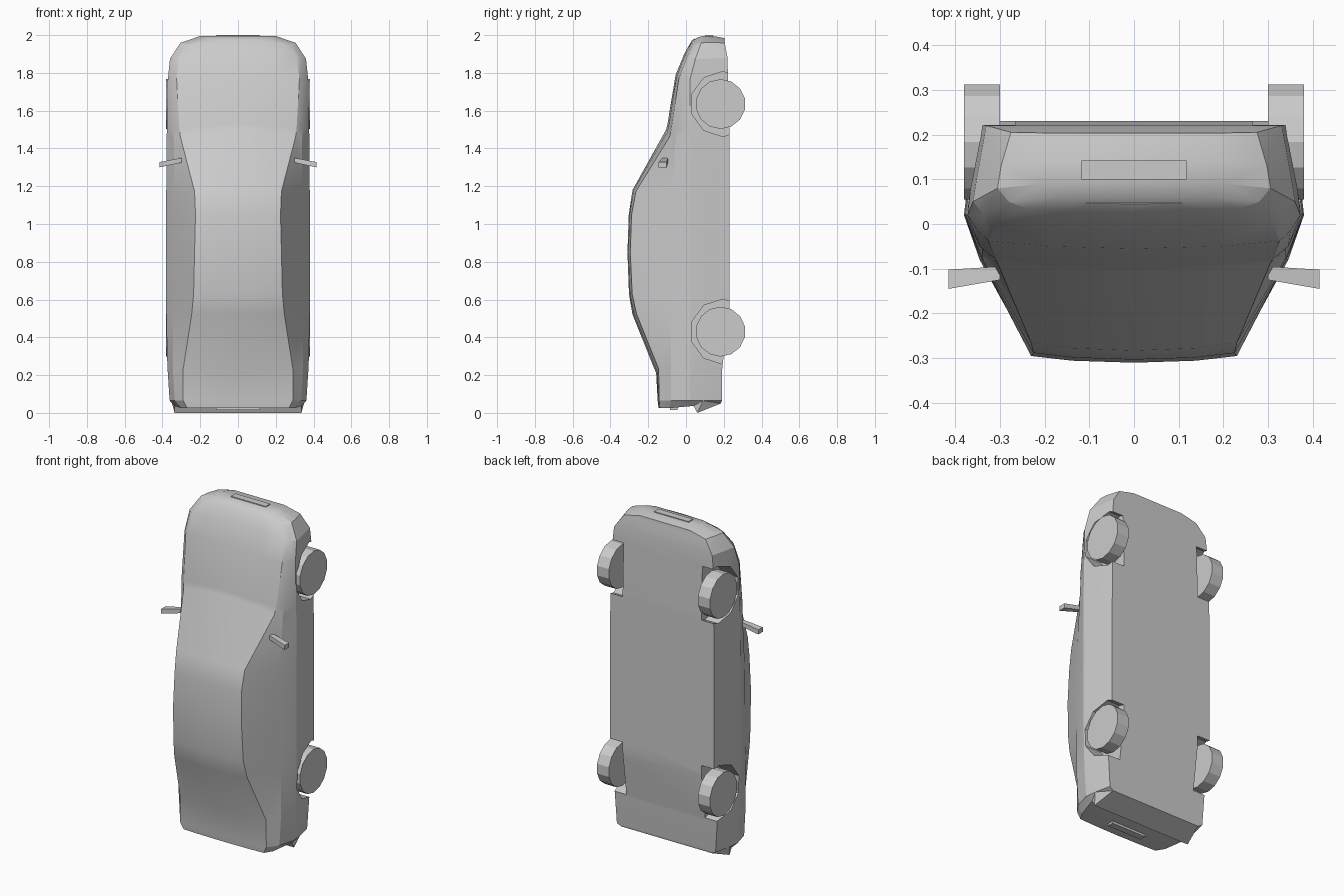
import bpy, bmesh, math
from mathutils import Matrix

if "Cube" in bpy.data.objects:
    bpy.data.objects.remove(bpy.data.objects["Cube"])


def add_object(name, bm):
    bmesh.ops.recalc_face_normals(bm, faces=bm.faces[:])
    me = bpy.data.meshes.new(name)
    bm.to_mesh(me)
    bm.free()
    ob = bpy.data.objects.new(name, me)
    bpy.context.collection.objects.link(ob)
    return ob


def cylinder(name, x0, x1, y, z, r, sides):
    bm = bmesh.new()
    m = (Matrix.Translation(((x0 + x1) / 2, y, z)) @ Matrix.Rotation(math.pi / 2, 4, 'Y')
         @ Matrix.Rotation(math.pi / sides, 4, 'Z'))
    bmesh.ops.create_cone(bm, cap_ends=True, segments=sides, radius1=r, radius2=r,
                          depth=abs(x1 - x0), matrix=m)
    return add_object(name, bm)


def block(name, inner, outer, side=1):
    """Hexahedron between two x ends, each given as (x, y0, y1, z0, z1)."""
    bm = bmesh.new()
    rings = []
    for x, y0, y1, z0, z1 in (inner, outer):
        rings.append([bm.verts.new((side * x, y, z))
                      for y, z in ((y0, z0), (y1, z0), (y1, z1), (y0, z1))])
    a, b = rings
    bm.faces.new(a)
    bm.faces.new(b)
    for i in range(4):
        j = (i + 1) % 4
        bm.faces.new((a[i], a[j], b[j], b[i]))
    return add_object(name, bm)


# Body stations from tail to nose:
# z, bow, top y, shoulder x, shoulder y, belt x, belt y, max half width, bottom y
STATIONS = [
    (0.025, 0.00, -0.145, 0.27, -0.138, 0.300, -0.09, 0.335, 0.185),
    (0.065, 0.00, -0.150, 0.29, -0.142, 0.335, -0.08, 0.362, 0.190),
    (0.25, -0.04, -0.158, 0.29, -0.145, 0.345, -0.08, 0.374, 0.192),
    (0.53, -0.01, -0.283, 0.245, -0.262, 0.345, -0.08, 0.38, 0.23),
    (0.63, 0.00, -0.302, 0.235, -0.285, 0.342, -0.08, 0.38, 0.23),
    (0.85, 0.00, -0.310, 0.23, -0.295, 0.340, -0.08, 0.38, 0.23),
    (1.05, 0.00, -0.303, 0.225, -0.288, 0.340, -0.08, 0.38, 0.23),
    (1.16, 0.02, -0.283, 0.23, -0.265, 0.340, -0.075, 0.38, 0.23),
    (1.44, 0.06, -0.105, 0.305, -0.087, 0.340, -0.055, 0.378, 0.23),
    (1.49, 0.04, -0.098, 0.31, -0.078, 0.345, -0.05, 0.377, 0.23),
    (1.76, 0.03, -0.055, 0.325, -0.038, 0.350, -0.015, 0.372, 0.222),
    (1.87, 0.04, -0.005, 0.31, 0.005, 0.335, 0.02, 0.360, 0.22),
    (1.93, 0.04, 0.030, 0.24, 0.035, 0.280, 0.05, 0.305, 0.205),
    (1.957, 0.025, 0.045, 0.13, 0.047, 0.160, 0.06, 0.20, 0.203),
]
# Bumper shaping at both ends, per profile point
END_DZ = {0: (0, 0, 0, 0, 0.012, -0.025, 0.025),
          12: (0, 0, 0, 0.005, 0.015, 0.015, 0.01),
          13: (0, 0, 0, 0.01, 0.02, 0.02, 0.007)}


def half_profile(i):
    z, bow, yt, xs, ys, xb, yb, xw, bot = STATIONS[i]
    y4 = max(0.02, yb + 0.03)
    pts = [(0, yt), (xs * 0.6, yt + 0.3 * (ys - yt)), (xs, ys), (xb, yb),
           (xw, y4), (xw - 0.008, max(0.09, y4 + 0.05)), (xw - 0.03, bot)]
    if i == 0:
        pts[4], pts[5] = (xw, 0.04), (xw, 0.06)
    dz = END_DZ.get(i, (0,) * 7)
    return [(x, y, z + bow * (1 - (x / 0.38) ** 2) + d) for (x, y), d in zip(pts, dz)]


# Body shell
bm = bmesh.new()
rings = []
for i in range(len(STATIONS)):
    right = half_profile(i)
    left = [(-x, y, z) for x, y, z in right[:0:-1]]
    rings.append([bm.verts.new(p) for p in right + left])
n = len(rings[0])
for a, b in zip(rings, rings[1:]):
    for i in range(n):
        j = (i + 1) % n
        bm.faces.new((a[i], a[j], b[j], b[i]))
for r in (rings[0], rings[-1]):
    bm.faces.new((r[0], r[1], r[-1]))
    for i in range(1, 6):
        bm.faces.new((r[i], r[i + 1], r[-i - 1], r[-i]))
bmesh.ops.triangulate(bm, faces=[f for f in bm.faces if len(f.verts) == 4])
body = add_object("car_body", bm)

# Wheels and wheel arch cutters
cutters = []
for end, z in (("rear", 0.43), ("front", 1.635)):
    for side, s in (("right", 1), ("left", -1)):
        cylinder(f"{end}_{side}_wheel", s * 0.30, s * 0.38, 0.183, z, 0.132, 14)
        c = cylinder("arch_cutter", s * 0.265, s * 0.5, 0.195, z, 0.172, 10)
        c.hide_render = True
        cutters.append(c)
        mod = body.modifiers.new("arch", 'BOOLEAN')
        mod.operation = 'DIFFERENCE'
        mod.solver = 'EXACT'
        mod.object = c

# Bake the arches, then shade with crisp creases
bpy.context.view_layer.update()
dg = bpy.context.evaluated_depsgraph_get()
baked = bpy.data.meshes.new_from_object(body.evaluated_get(dg))
body.modifiers.clear()
body.data = baked
for c in cutters:
    bpy.data.objects.remove(c)
for p in baked.polygons:
    p.use_smooth = True
baked.set_sharp_from_angle(angle=math.radians(20))

# Door mirrors
for side, s in (("right", 1), ("left", -1)):
    block(f"{side}_mirror", (0.30, -0.125, -0.095, 1.325, 1.35),
          (0.415, -0.145, -0.102, 1.30, 1.328), s)

# Number plate panels
block("front_plate", (-0.117, 0.10, 0.142, 1.98, 2.0), (0.117, 0.10, 0.142, 1.98, 2.0))
block("rear_plate", (-0.117, -0.085, -0.045, 0.015, 0.04), (0.117, -0.085, -0.045, 0.015, 0.04))
